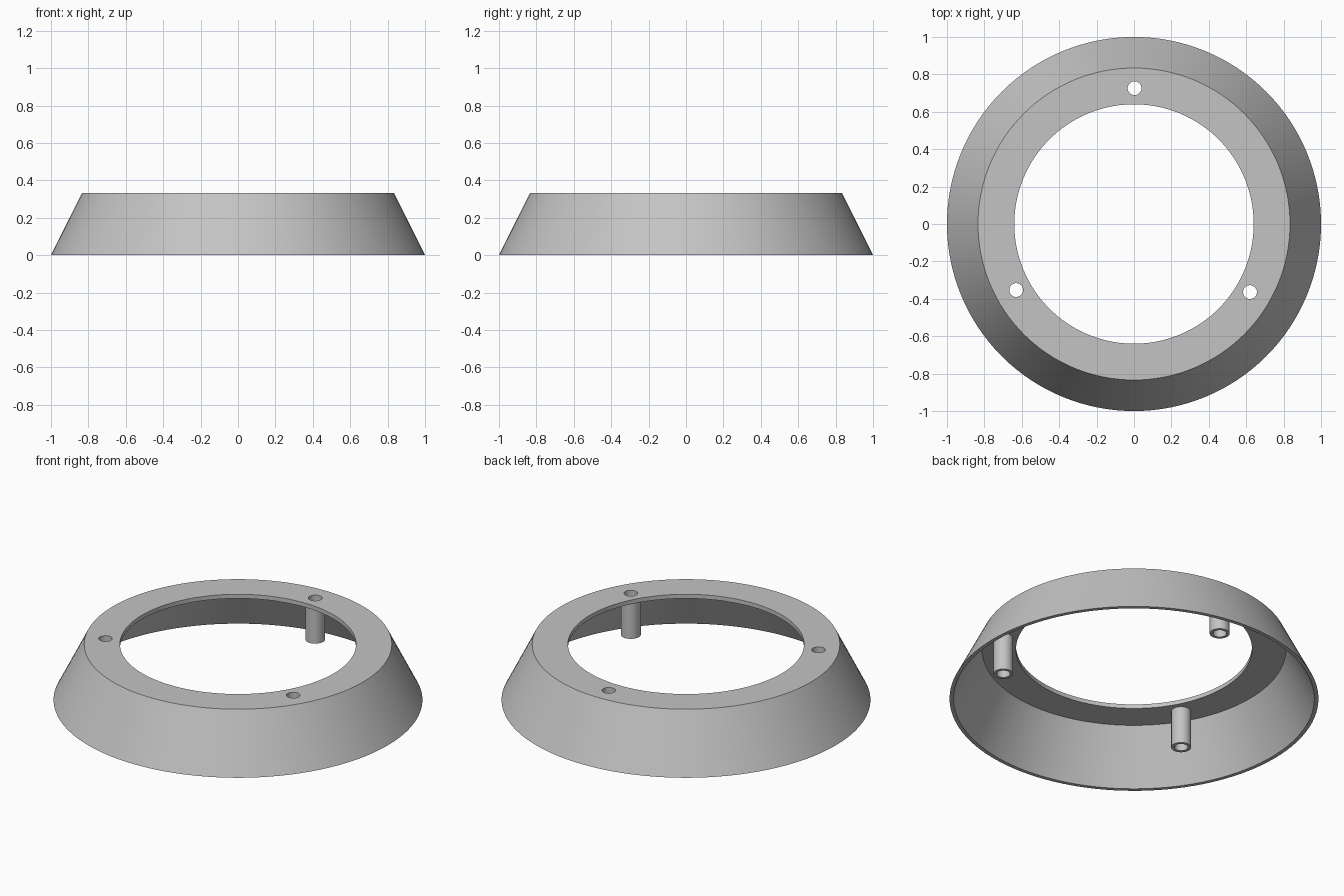
import bpy
import math

old = bpy.data.objects.get("Cube")
if old:
    bpy.data.objects.remove(old, do_unlink=True)

HEIGHT = 0.333
PLATE_BOTTOM = 0.308
POST_BOTTOM = 0.085
POST_RADIUS = 0.054
BORE_RADIUS = 0.037
POST_SPOTS = {"back": (0.003, 0.726), "right": (-0.63, -0.353), "left": (0.62, -0.364)}

grey = bpy.data.materials.new("plain grey")
grey.use_nodes = True
grey.diffuse_color = (0.55, 0.55, 0.55, 1)
grey.node_tree.nodes["Principled BSDF"].inputs["Base Color"].default_value = grey.diffuse_color


def revolve(name, profile, segments, spot=(0, 0)):
    """Turn a closed (radius, z) profile, listed anticlockwise, around the z axis."""
    count = len(profile)
    verts = []
    for s in range(segments):
        a = math.tau * s / segments
        verts += [(r * math.cos(a), r * math.sin(a), z) for r, z in profile]
    faces = []
    for s in range(segments):
        here, there = s * count, (s + 1) % segments * count
        for i in range(count):
            j = (i + 1) % count
            faces.append((here + i, there + i, there + j, here + j))
    mesh = bpy.data.meshes.new(name)
    mesh.from_pydata(verts, [], faces)
    mesh.materials.append(grey)
    obj = bpy.data.objects.new(name, mesh)
    obj.location = (*spot, 0)
    bpy.context.collection.objects.link(obj)
    return obj


def smooth(obj):
    bpy.ops.object.select_all(action="DESELECT")
    obj.select_set(True)
    bpy.context.view_layer.objects.active = obj
    bpy.ops.object.shade_smooth_by_angle(angle=math.radians(30))


# Sloping skirt with a flat ring on top, hollow underneath
ring = revolve("ring_shell", [
    (1.0, 0), (0.834, HEIGHT), (0.64, HEIGHT), (0.64, PLATE_BOTTOM),
    (0.824, PLATE_BOTTOM), (0.978, 0)], 128)

for side, spot in POST_SPOTS.items():
    # Screw hole through the top ring
    bpy.ops.mesh.primitive_cylinder_add(vertices=32, radius=BORE_RADIUS, depth=0.2,
                                        location=(*spot, HEIGHT))
    cutter = bpy.context.object
    cutter.name = side + "_hole_cutter"
    cutter.data.materials.append(grey)
    cut = ring.modifiers.new(side + " hole", "BOOLEAN")
    cut.operation = "DIFFERENCE"
    cut.solver = "EXACT"
    cut.object = cutter
    bpy.context.view_layer.objects.active = ring
    bpy.ops.object.modifier_apply(modifier=cut.name)
    bpy.data.objects.remove(cutter, do_unlink=True)

    # Hollow screw post hanging below the hole
    smooth(revolve(side + "_screw_post", [
        (BORE_RADIUS, POST_BOTTOM), (POST_RADIUS, POST_BOTTOM),
        (POST_RADIUS, PLATE_BOTTOM), (BORE_RADIUS, PLATE_BOTTOM)], 32, spot))

smooth(ring)
